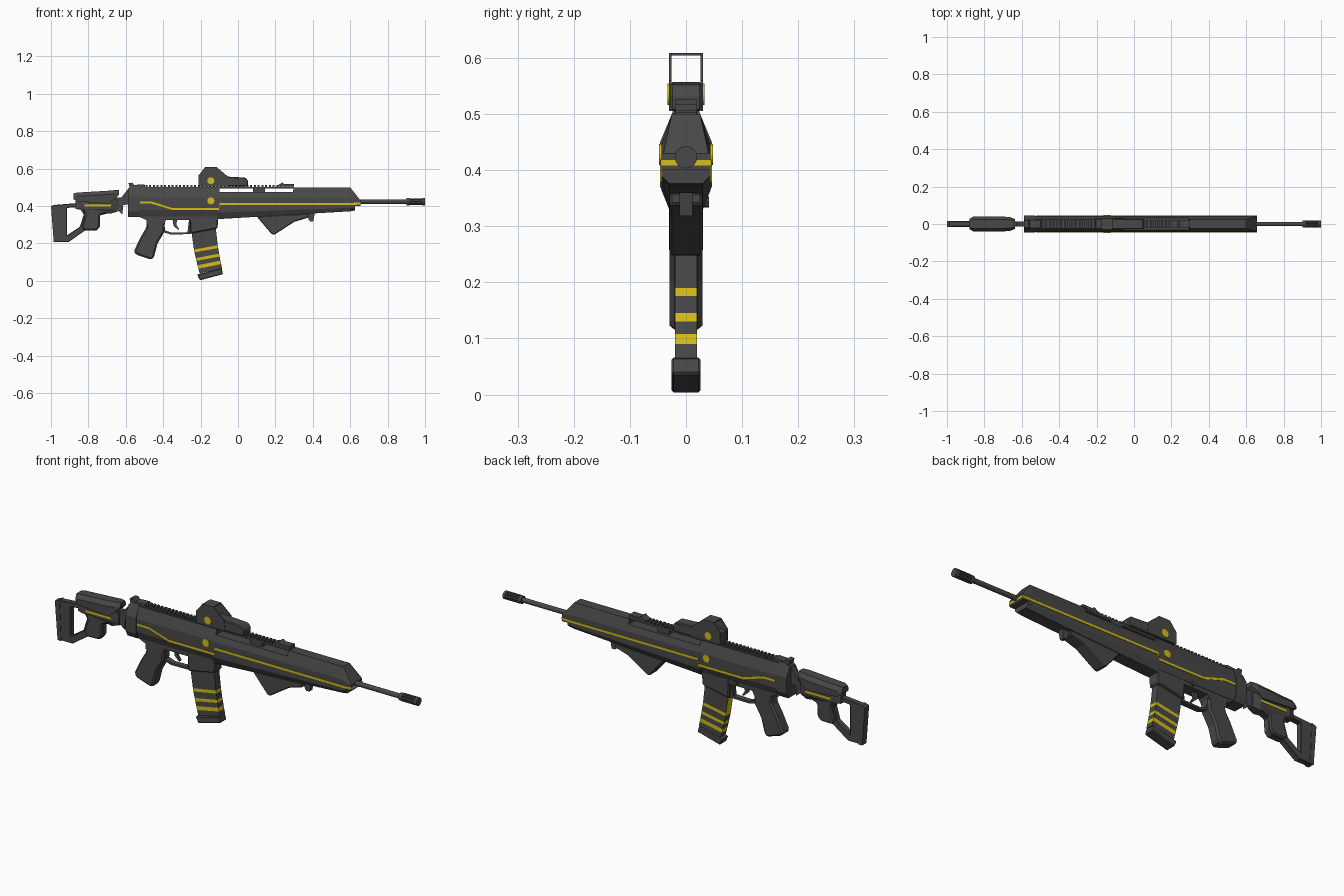
import bpy, bmesh, math
from mathutils import Vector, Matrix


def material(name, rgb):
    m = bpy.data.materials.new(name)
    m.diffuse_color = (*rgb, 1)
    return m


GREY = material("dark_grey", (0.065, 0.065, 0.065))
YELLOW = material("yellow", (0.68, 0.51, 0.01))


def finish(name, bm, mats, bevel=0.0):
    bmesh.ops.recalc_face_normals(bm, faces=bm.faces)
    me = bpy.data.meshes.new(name)
    bm.to_mesh(me)
    bm.free()
    for m in mats:
        me.materials.append(m)
    ob = bpy.data.objects.new(name, me)
    bpy.context.collection.objects.link(ob)
    if bevel:
        b = ob.modifiers.new("bevel", 'BEVEL')
        b.width, b.segments, b.limit_method = bevel, 1, 'ANGLE'
    return ob


def prism(name, pts, half, mat=GREY, bevel=0.0, y=0.0, hole=None):
    """Side profile (x, z) extruded across y, with an optional opening."""
    bm = bmesh.new()
    edges = []
    for loop in [pts] + ([hole] if hole else []):
        vs = [bm.verts.new((x, y - half, z)) for x, z in loop]
        if hole:
            edges += [bm.edges.new((vs[i - 1], vs[i])) for i in range(len(vs))]
        else:
            bm.faces.new(vs)
    if hole:
        bmesh.ops.triangle_fill(bm, edges=edges, use_beauty=True, normal=(0, -1, 0))
    ext = bmesh.ops.extrude_face_region(bm, geom=bm.faces[:])
    verts = [g for g in ext["geom"] if isinstance(g, bmesh.types.BMVert)]
    bmesh.ops.translate(bm, verts=verts, vec=(0, 2 * half, 0))
    return finish(name, bm, [mat], bevel)


def box(name, x0, x1, z0, z1, half, mat=GREY, bevel=0.0, y=0.0):
    return prism(name, [(x0, z0), (x1, z0), (x1, z1), (x0, z1)], half, mat, bevel, y)


def loft(name, stations, mat=GREY):
    """Skin mirrored half sections [(y, z) from top to bottom] placed along x."""
    bm = bmesh.new()
    rings = []
    for x, half in stations:
        sec = half + [(-y, z) for y, z in reversed(half)]
        rings.append([bm.verts.new((x, y, z)) for y, z in sec])
    n = len(rings[0])
    for a, b in zip(rings, rings[1:]):
        for i in range(n):
            bm.faces.new((a[i - 1], a[i], b[i], b[i - 1]))
    bm.faces.new(rings[0])
    bm.faces.new(rings[-1])
    return finish(name, bm, [mat])


def cylinder(name, centre, r, length, axis, mat=GREY, sides=16):
    bm = bmesh.new()
    bmesh.ops.create_cone(bm, cap_ends=True, segments=sides, radius1=r, radius2=r, depth=length)
    rot = Matrix.Rotation(math.pi / 2, 4, 'Y' if axis == 'X' else 'X')
    bmesh.ops.transform(bm, matrix=Matrix.Translation(Vector(centre)) @ rot, verts=bm.verts)
    return finish(name, bm, [mat])


def ribbon(name, path, width, y):
    """Thin painted line following a side path, on both sides."""
    h = width / 2
    pts = [(x, z + h) for x, z in path] + [(x, z - h) for x, z in reversed(path)]
    for s in (-1, 1):
        prism(name, pts, 0.0025, YELLOW, y=s * y)


# Receiver and handguard
body = [(0.025, 0.50), (0.044, 0.445), (0.044, 0.38), (0.031, 0.345)]
loft("receiver", [(-0.54, body), (-0.10, body)])


def upper(top, w):
    return [(w, top), (0.044, min(top, 0.445)), (0.044, 0.40)]


loft("handguard_upper", [(-0.10, upper(0.475, 0.033)), (0.295, upper(0.475, 0.033)),
                         (0.296, upper(0.50, 0.025)), (0.60, upper(0.50, 0.025)),
                         (0.655, upper(0.43, 0.040))])
loft("handguard_lower", [(-0.11, [(0.044, 0.405), (0.044, 0.365), (0.030, 0.33)]),
                         (0.60, [(0.044, 0.405), (0.044, 0.39), (0.030, 0.372)]),
                         (0.625, [(0.044, 0.405), (0.044, 0.39), (0.030, 0.376)])])
box("handguard_front_stripe", 0.62, 0.657, 0.408, 0.418, 0.045, YELLOW)

# Rear plate with folded rear sight
plate = [(0.022, 0.508), (0.046, 0.45), (0.046, 0.37), (0.032, 0.342)]
loft("rear_plate", [(-0.588, [(y, z - 0.014 if z > 0.5 else z) for y, z in plate]),
                    (-0.565, plate), (-0.53, plate)])
prism("rear_sight", [(-0.58, 0.50), (-0.585, 0.522), (-0.565, 0.525), (-0.555, 0.513),
                     (-0.50, 0.516), (-0.495, 0.50)], 0.02)

# Top rail with teeth
box("rail", -0.52, 0.30, 0.494, 0.503, 0.019)
box("rail_support", 0.08, 0.145, 0.47, 0.50, 0.019)
for i in range(40):
    x = -0.495 + i * 0.02
    box("rail_tooth", x, x + 0.011, 0.502, 0.512, 0.019)
prism("front_sight", [(0.20, 0.505), (0.225, 0.518), (0.235, 0.526), (0.25, 0.517),
                      (0.30, 0.518), (0.30, 0.505)], 0.02)

# Optic with open hood
prism("optic_body", [(-0.208, 0.505), (0.052, 0.505), (0.054, 0.535), (0.04, 0.552),
                     (-0.05, 0.557), (-0.208, 0.557)], 0.028, bevel=0.004)
for s in (-1, 1):
    prism("optic_hood_side", [(-0.21, 0.505), (-0.21, 0.565), (-0.175, 0.609), (-0.115, 0.609),
                              (-0.057, 0.56), (-0.05, 0.505)], 0.002, y=s * 0.028)
    cylinder("optic_button", (-0.145, s * 0.0305, 0.535), 0.019, 0.005, 'Y', YELLOW)
    cylinder("receiver_button", (-0.145, s * 0.045, 0.428), 0.019, 0.006, 'Y', YELLOW)
box("optic_hood_top", -0.175, -0.115, 0.604, 0.609, 0.029)

# Painted side line
ribbon("side_stripe", [(-0.525, 0.418), (-0.46, 0.418), (-0.35, 0.384), (-0.102, 0.384),
                       (-0.098, 0.412), (0.635, 0.412)], 0.011, 0.0435)

# Barrel and slotted muzzle
cylinder("barrel", (0.78, 0, 0.423), 0.012, 0.30, 'X')
cylinder("muzzle_collar", (0.908, 0, 0.423), 0.019, 0.016, 'X')
cylinder("muzzle_core", (0.95, 0, 0.423), 0.014, 0.09, 'X')
cylinder("muzzle_tip", (0.993, 0, 0.423), 0.020, 0.014, 'X')
for i in range(6):
    a = i * math.pi / 3
    cylinder("muzzle_rib", (0.952, 0.0145 * math.cos(a), 0.423 + 0.0145 * math.sin(a)),
             0.0055, 0.08, 'X', sides=6)

# Lower receiver, magazine well, trigger group
prism("lower_receiver", [(-0.53, 0.36), (-0.53, 0.343), (-0.49, 0.325), (-0.49, 0.30),
                         (-0.40, 0.30), (-0.385, 0.325), (-0.25, 0.325), (-0.25, 0.36)], 0.029)
prism("magazine_well", [(-0.26, 0.37), (-0.255, 0.252), (-0.11, 0.28), (-0.102, 0.37)],
      0.03, bevel=0.005)
prism("trigger_guard", [(-0.42, 0.33), (-0.405, 0.262), (-0.36, 0.248), (-0.25, 0.25),
                        (-0.25, 0.33)], 0.014,
      hole=[(-0.395, 0.325), (-0.39, 0.27), (-0.355, 0.258), (-0.27, 0.26), (-0.262, 0.325)])
prism("trigger", [(-0.35, 0.33), (-0.345, 0.295), (-0.32, 0.272), (-0.315, 0.277),
                  (-0.33, 0.30), (-0.325, 0.33)], 0.007)

# Pistol grip
prism("pistol_grip", [(-0.49, 0.335), (-0.49, 0.285), (-0.52, 0.235), (-0.557, 0.158),
                      (-0.545, 0.14), (-0.462, 0.113), (-0.45, 0.125), (-0.43, 0.20),
                      (-0.395, 0.26), (-0.39, 0.32)], 0.029, bevel=0.012)

# Curved magazine with yellow bands and a yellow upper rear face
bands = [0, 0.1, 0.444, 0.51, 0.644, 0.71, 0.81, 0.89, 1.0]
bm = bmesh.new()
rings = []
for t in bands:
    l, r = (-0.248 + 0.043 * t ** 1.5, 0.27 - 0.23 * t), (-0.118 + 0.033 * t ** 1.5, 0.29 - 0.225 * t)
    rings.append([bm.verts.new((p[0], y, p[1]))
                  for p, y in ((l, -0.02), (r, -0.02), (r, 0.02), (l, 0.02))])
for k, (a, b) in enumerate(zip(rings, rings[1:])):
    for i in range(4):
        j = (i + 1) % 4
        f = bm.faces.new((a[i], a[j], b[j], b[i]))
        f.material_index = 1 if k in (2, 4, 6) or (i == 3 and k == 1) else 0
bm.faces.new(rings[0])
bm.faces.new(rings[-1])
finish("magazine", bm, [GREY, YELLOW])
prism("magazine_base", [(-0.218, 0.034), (-0.204, 0.003), (-0.08, 0.036), (-0.088, 0.067)],
      0.026, bevel=0.004)

# Angled foregrip, peg and side knob
prism("foregrip", [(0.10, 0.345), (0.11, 0.332), (0.18, 0.25), (0.195, 0.247), (0.30, 0.315),
                   (0.375, 0.338), (0.375, 0.36)], 0.029, bevel=0.004)
prism("handguard_peg", [(0.36, 0.36), (0.385, 0.318), (0.402, 0.318), (0.41, 0.36)], 0.012)
cylinder("side_knob", (-0.30, 0.034, 0.343), 0.01, 0.014, 'Y', sides=8)

# Stock: open frame, butt pad, body, cheek rest, hinge
prism("stock_frame", [(-0.99, 0.405), (-0.98, 0.208), (-0.905, 0.208), (-0.82, 0.268),
                      (-0.755, 0.27), (-0.738, 0.29), (-0.738, 0.35), (-0.66, 0.37),
                      (-0.64, 0.41), (-0.87, 0.415)], 0.015, bevel=0.003,
      hole=[(-0.915, 0.39), (-0.85, 0.395), (-0.825, 0.355), (-0.845, 0.29), (-0.915, 0.243)])
prism("butt_pad", [(-1.0, 0.40), (-0.985, 0.207), (-0.965, 0.207), (-0.975, 0.408)], 0.017)
prism("stock_leg", [(-0.835, 0.39), (-0.815, 0.355), (-0.835, 0.285), (-0.82, 0.27),
                    (-0.757, 0.272), (-0.74, 0.29), (-0.738, 0.352), (-0.70, 0.365),
                    (-0.70, 0.39)], 0.024, bevel=0.006)
loft("stock_body", [(x, [(w, 0.435), (w, 0.385), (w * 0.7, 0.36 + d)])
                    for x, w, d in ((-0.87, 0.02, 0.025), (-0.84, 0.03, 0.02),
                                    (-0.68, 0.03, 0), (-0.645, 0.02, 0.01))])
loft("cheek_rest", [(x, [(w * 0.6, t), (w, t - 0.02), (w, b)])
                    for x, w, t, b in ((-0.88, 0.027, 0.468, 0.437), (-0.86, 0.039, 0.472, 0.425),
                                       (-0.69, 0.039, 0.482, 0.412), (-0.66, 0.036, 0.485, 0.435),
                                       (-0.635, 0.025, 0.486, 0.462))])
ribbon("stock_stripe", [(-0.82, 0.402), (-0.68, 0.402)], 0.011, 0.03)
prism("hinge", [(-0.655, 0.405), (-0.64, 0.425), (-0.585, 0.495), (-0.58, 0.41), (-0.615, 0.405),
                (-0.617, 0.355), (-0.66, 0.39)], 0.013)
box("hinge_pin_block", -0.66, -0.58, 0.41, 0.445, 0.011)
